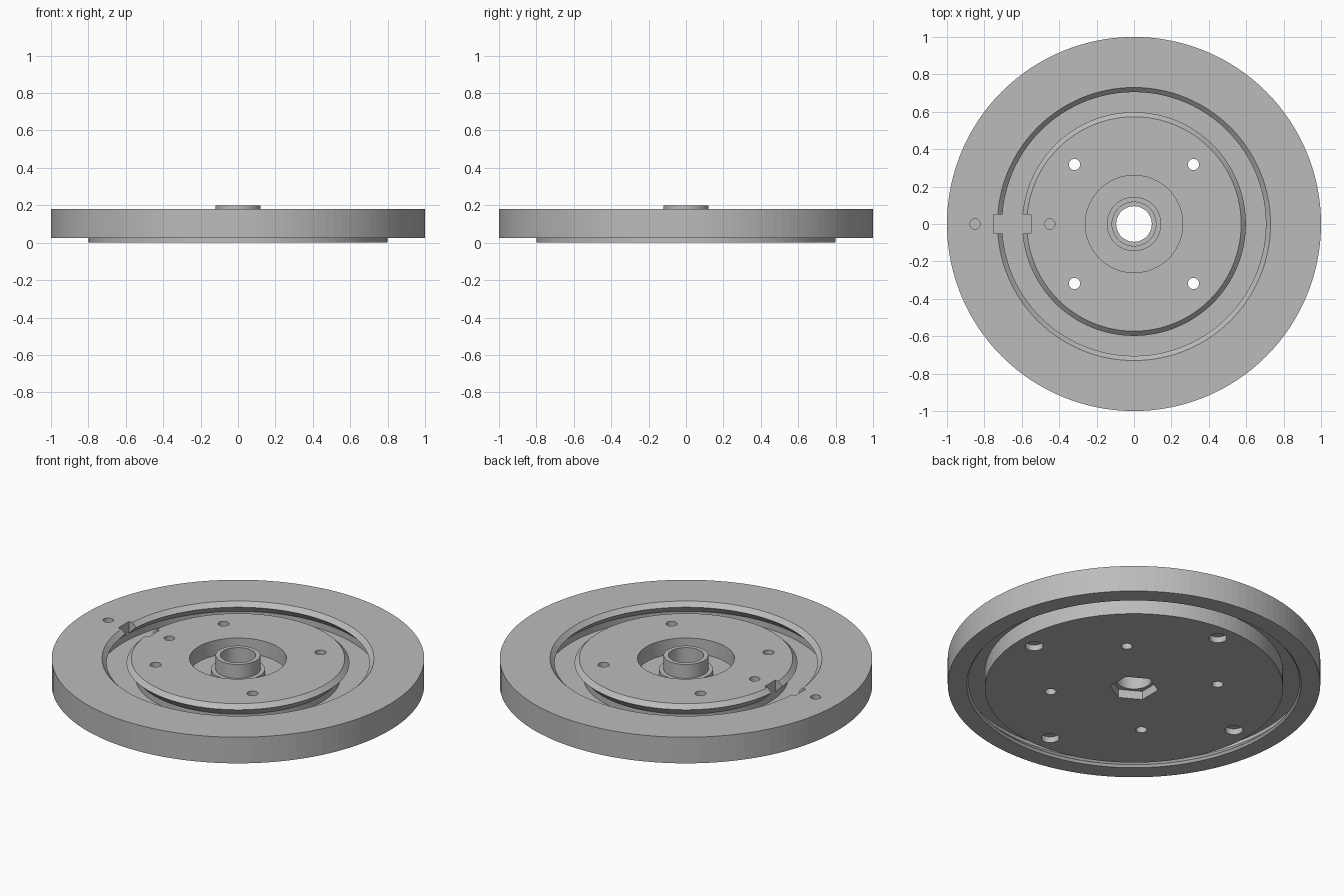
import bpy, bmesh, math
from mathutils import Matrix, Vector

cube = bpy.data.objects.get("Cube")
if cube:
    bpy.data.objects.remove(cube, do_unlink=True)

SEGMENTS = 128
TOP = 0.18        # upper face of the disc
RIM_BOTTOM = 0.025
FLOOR = 0.07      # floor of the upper dovetail track

grey = bpy.data.materials.new("plain_grey")
grey.use_nodes = True
colour = (0.5, 0.5, 0.5, 1)
grey.diffuse_color = colour
grey.node_tree.nodes["Principled BSDF"].inputs["Base Color"].default_value = colour


def add_object(name, bm):
    bmesh.ops.recalc_face_normals(bm, faces=bm.faces)
    mesh = bpy.data.meshes.new(name)
    bm.to_mesh(mesh)
    bm.free()
    mesh.materials.append(grey)
    obj = bpy.data.objects.new(name, mesh)
    bpy.context.collection.objects.link(obj)
    return obj


def lathe(name, profile):
    """Revolve a closed (radius, height) outline around z."""
    bm = bmesh.new()
    verts = [bm.verts.new((r, 0, z)) for r, z in profile]
    edges = [bm.edges.new((a, b)) for a, b in zip(verts, verts[1:] + verts[:1])]
    bmesh.ops.spin(bm, geom=verts + edges, cent=(0, 0, 0), axis=(0, 0, 1),
                   angle=math.tau, steps=SEGMENTS, use_merge=True)
    bmesh.ops.remove_doubles(bm, verts=bm.verts, dist=1e-5)
    return add_object(name, bm)


def add_prism(bm, x, y, radius, bottom, top, sides=32, turn=0.0):
    place = Matrix.Translation((x, y, (bottom + top) / 2)) @ Matrix.Rotation(turn, 4, "Z")
    bmesh.ops.create_cone(bm, cap_ends=True, segments=sides, radius1=radius,
                          radius2=radius, depth=top - bottom, matrix=place)


# Outline of the wheel, from the bore outwards over the top and back below
hub = [(0.095, 0), (0.095, 0.2), (0.12, 0.2), (0.12, 0.118), (0.145, 0.118),
       (0.145, 0.09), (0.26, 0.09), (0.26, TOP)]
upper_track = [(0.573, TOP), (0.598, 0.155), (0.55, 0.107), (0.55, FLOOR),
               (0.755, FLOOR), (0.755, 0.107), (0.705, 0.155), (0.73, TOP)]
rim = [(1, TOP), (1, RIM_BOTTOM)]
lower_track = [(0.898, RIM_BOTTOM), (0.887, 0.038), (0.93, 0.081),
               (0.93, 0.1), (0.8, 0.1), (0.8, 0)]
wheel = lathe("wheel_disc", hub + upper_track + rim + lower_track)

# Holes, pockets and the loading slot, gathered into one cutter
bm = bmesh.new()
for i in range(4):
    a = i * math.pi / 2
    b = a + math.pi / 4
    add_prism(bm, 0.45 * math.cos(b), 0.45 * math.sin(b), 0.03, -0.1, 0.3)   # through holes
    add_prism(bm, 0.7 * math.cos(a), 0.7 * math.sin(a), 0.048, -0.1, 0.035)  # blind pockets
for x in (-0.85, -0.45):
    add_prism(bm, x, 0, 0.028, 0.145, 0.3)                                   # marker dimples
add_prism(bm, 0, 0, 0.13, -0.1, 0.05, sides=6)                               # nut pocket
hexagon = [v for v in bm.verts if math.hypot(v.co.x, v.co.y) < 0.2]
# keep one corner of the nut pocket on the y axis
corner = hexagon[0].co
bmesh.ops.rotate(bm, verts=hexagon, cent=(0, 0, 0),
                 matrix=Matrix.Rotation(math.pi / 2 - math.atan2(corner.y, corner.x), 3, "Z"))
slot = bmesh.ops.create_cube(bm, size=1)["verts"]
bmesh.ops.scale(bm, verts=slot, vec=(0.2, 0.1, 0.2))
bmesh.ops.translate(bm, verts=slot, vec=Vector((-0.65, 0, FLOOR + 0.105)))
cutter = add_object("hole_cutter", bm)
cutter.hide_render = True

cut = wheel.modifiers.new("holes", "BOOLEAN")
cut.operation = "DIFFERENCE"
cut.solver = "EXACT"
cut.object = cutter
bpy.ops.object.select_all(action="DESELECT")
wheel.select_set(True)
bpy.context.view_layer.objects.active = wheel
bpy.ops.object.modifier_apply(modifier=cut.name)
bpy.data.objects.remove(cutter, do_unlink=True)
